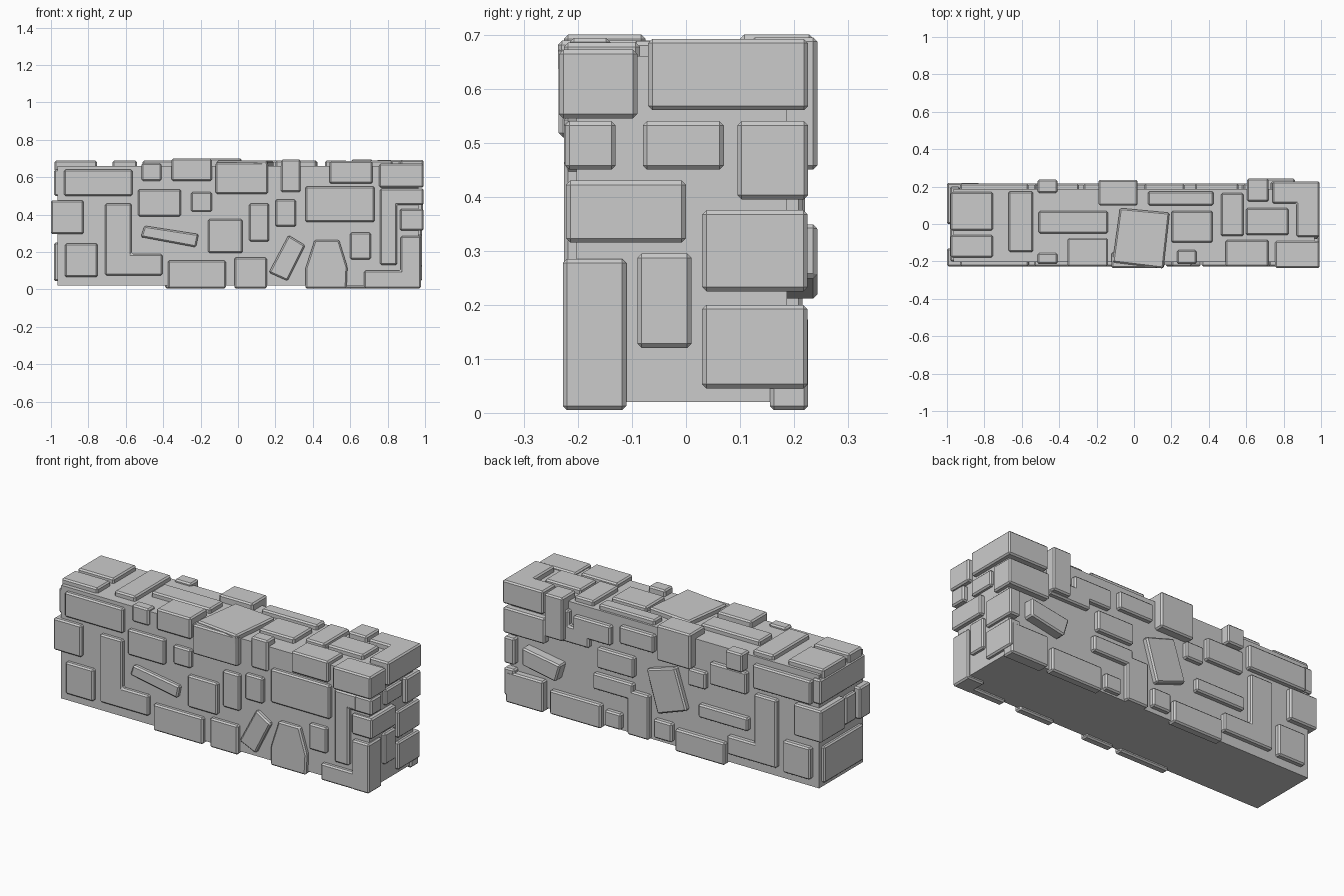
import bpy, bmesh
from mathutils import Vector


def finish(name, bm, bevel=0.008):
    bmesh.ops.recalc_face_normals(bm, faces=bm.faces)
    if bevel:
        bmesh.ops.bevel(bm, geom=bm.edges[:], offset=bevel, segments=1, affect='EDGES')
    me = bpy.data.meshes.new(name)
    bm.to_mesh(me)
    bm.free()
    ob = bpy.data.objects.new(name, me)
    bpy.context.collection.objects.link(ob)
    return ob


def slab(name, axis, outline, inner, outer):
    """Extrude a 2D outline along an axis (0=x, 1=y, 2=z)."""
    def place(a, b, d):
        return Vector([(d, a, b), (a, d, b), (a, b, d)][axis])
    bm = bmesh.new()
    lo = [bm.verts.new(place(a, b, inner)) for a, b in outline]
    hi = [bm.verts.new(place(a, b, outer)) for a, b in outline]
    n = len(outline)
    bm.faces.new(lo)
    bm.faces.new(hi)
    for i in range(n):
        j = (i + 1) % n
        bm.faces.new((lo[i], lo[j], hi[j], hi[i]))
    return finish(name, bm)


def rect(a0, a1, b0, b1):
    return [(a0, b0), (a1, b0), (a1, b1), (a0, b1)]


def ell(a0, a1, b0, b1, a2, b2):
    """L outline: upright a0..a1, b0..b1 with a foot reaching a2, foot top b2."""
    return [(a0, b0), (a2, b0), (a2, b2), (a1, b2), (a1, b1), (a0, b1)]


def box(name, x0, x1, y0, y1, z0, z1):
    return slab(name, 2, rect(x0, x1, y0, y1), z0, z1)


# Mortar core
core = bmesh.new()
bmesh.ops.create_cube(core, size=1)
bmesh.ops.scale(core, vec=(1.93, 0.39, 0.64), verts=core.verts)
bmesh.ops.translate(core, vec=(0, -0.008, 0.34), verts=core.verts)
finish("wall_core", core, 0)

# Front stones
front = [
    (-.93, -.565, .50, .64), (-.925, -.75, .065, .245), (-.535, -.305, .39, .535),
    (-.25, -.14, .415, .52), (-.375, -.065, .005, .155), (-.16, .025, .195, .375),
    (.06, .165, .255, .46), (.20, .31, .335, .48), (-.02, .155, .005, .17),
    (.36, .73, .36, .55), (.60, .71, .16, .305)]
front = [rect(*r) for r in front] + [
    ell(-.71, -.57, .075, .46, -.405, .19),
    [(-.50, .34), (-.21, .295), (-.225, .225), (-.52, .28)],
    [(.27, .29), (.36, .235), (.265, .045), (.165, .09)],
    [(.41, .265), (.54, .265), (.585, .12), (.58, .005), (.36, .005), (.36, .11)],
    [(.76, .13), (.85, .13), (.85, .455), (.90, .455), (.90, .54), (.76, .54)],
    [(.675, .005), (.90, .005), (.90, .285), (.87, .285), (.87, .10), (.675, .10)]]
for o in front:
    slab("front_stone", 1, o, -.18, -.226)

# Back stones
back = [
    (.325, .56, .49, .60), (.055, .27, .52, .62), (.18, .41, .345, .46),
    (.185, .435, .22, .31), (.385, .705, .005, .14), (.26, .36, .03, .12),
    (.085, .22, .02, .27), (-.06, .055, .045, .15), (-.27, -.16, .40, .495),
    (-.525, -.295, .44, .565), (-.535, -.225, .235, .31), (-.39, -.08, .005, .13),
    (-.93, -.565, .49, .625), (-.925, -.755, .065, .245)]
back = [rect(*r) for r in back] + [
    ell(-.715, -.575, .075, .46, -.405, .18),
    ell(.72, .585, .44, .62, .46, .535),
    [(.10, .42), (-.08, .475), (-.153, .25), (.03, .185)]]
for o in back:
    slab("back_stone", 1, o, .165, .216)
slab("back_stone", 1, [(.86, .35), (.62, .31), (.65, .21), (.86, .25)], .165, .243)

# Top stones
top = [
    (-.98, -.755, -.035, .17), (-.98, -.755, -.18, -.06), (-.67, -.54, -.15, .175),
    (-.51, -.14, -.05, .07), (.075, .425, .10, .175), (.20, .42, -.10, .07),
    (.465, .585, -.065, .165), (.60, .825, -.06, .085)]
for r in top:
    slab("top_stone", 2, rect(*r), .63, .688)

# Right end stones
right = [(-.08, .07, .45, .54), (.03, .225, .225, .375), (-.09, .01, .12, .295),
         (.03, .225, .045, .20)]
for r in right:
    slab("right_stone", 0, rect(*r), .92, .985)

# Left end stones
left = [(-.185, .165, .045, .25), (-.12, -.025, .30, .46), (-.20, .20, .50, .64)]
for r in left:
    slab("left_stone", 0, rect(*r), -.93, -.984)

# Stones wrapping over the top edges
edge = [
    (-.515, -.41, -.215, -.155, .58, .675), (-.355, -.14, -.226, -.075, .58, .70),
    (.23, .335, -.215, -.14, .52, .694), (.49, .72, -.226, -.085, .565, .685),
    (-.515, -.41, .165, .237, .57, .675), (-.19, .02, .10, .236, .50, .70),
    (.605, .72, .12, .243, .45, .695), (-.12, .16, -.236, -.15, .51, .678)]
for b in edge:
    box("edge_stone", *b)
slab("top_slab", 2, [(-.075, .085), (.19, .06), (.157, -.238), (-.115, -.205)], .63, .689)

# Stones wrapping the upright corners
corner = [
    (.755, .993, -.235, -.09, .545, .672), (.80, .993, -.224, -.13, .45, .54),
    (.865, .993, -.222, 0, .315, .43), (.87, .978, -.228, -.11, .005, .285),
    (.73, .99, .095, .226, .395, .54), (.74, .975, .155, .226, .005, .18),
    (-1, -.825, -.226, -.13, .295, .475), (-1, -.825, 0, .22, .295, .475)]
for b in corner:
    box("corner_stone", *b)

# Large cap stone at the back right corner, L-shaped on top
slab("corner_cap", 2, [(.74, .11), (.87, .11), (.87, -.07), (.993, -.07),
                       (.993, .226), (.74, .226)], .56, .692)
